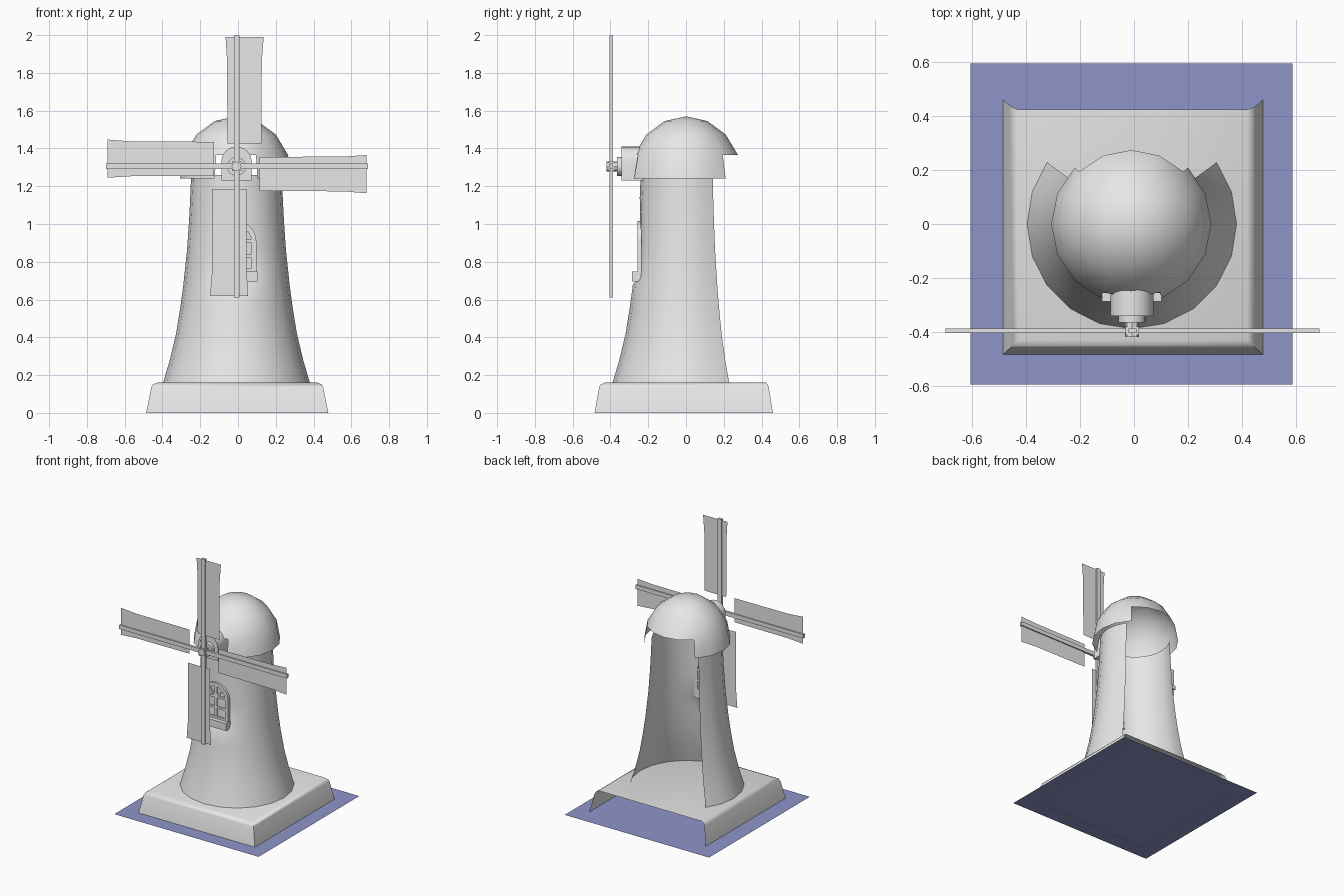
import bpy, bmesh
from math import sin, cos, pi, radians
from mathutils import Matrix, Vector

cube = bpy.data.objects.get("Cube")
if cube:
    bpy.data.objects.remove(cube, do_unlink=True)

CX = -0.008                      # tower axis
HUB = Vector((CX + 0.002, -0.396, 1.305))


def material(name, rgb):
    m = bpy.data.materials.new(name)
    m.use_nodes = True
    m.diffuse_color = (*rgb, 1)
    m.node_tree.nodes["Principled BSDF"].inputs["Base Color"].default_value = (*rgb, 1)
    return m


GREY = material("plaster_grey", (0.8, 0.8, 0.8))
BLUE = material("ground_blue", (0.27, 0.30, 0.58))


def finish(name, bm, mat=GREY, smooth=None):
    me = bpy.data.meshes.new(name)
    bm.to_mesh(me)
    bm.free()
    me.materials.append(mat)
    ob = bpy.data.objects.new(name, me)
    bpy.context.collection.objects.link(ob)
    if smooth:
        bpy.ops.object.select_all(action='DESELECT')
        ob.select_set(True)
        bpy.context.view_layer.objects.active = ob
        bpy.ops.object.shade_smooth_by_angle(angle=radians(smooth))
    return ob


def loft(name, rings, closed=False, skip=lambda row, col: False, caps=(), smooth=None, recalc=False):
    """Skin consecutive rings of points, leaving out the skipped cells."""
    bm = bmesh.new()
    vs = [[bm.verts.new(p) for p in r] for r in rings]
    n = len(rings[0])
    for i in range(len(vs) - 1):
        for j in range(n if closed else n - 1):
            if not skip(i, j):
                k = (j + 1) % n
                bm.faces.new((vs[i][j], vs[i][k], vs[i + 1][k], vs[i + 1][j]))
    for c in caps:
        bm.faces.new(vs[c] if c else vs[c][::-1])
    bmesh.ops.remove_doubles(bm, verts=bm.verts, dist=1e-5)
    if recalc:
        bmesh.ops.recalc_face_normals(bm, faces=bm.faces)
    bmesh.ops.delete(bm, geom=[v for v in bm.verts if not v.link_faces], context='VERTS')
    return finish(name, bm, smooth=smooth)


def box(name, centre, size, turn=0):
    bm = bmesh.new()
    bmesh.ops.create_cube(bm, size=1, matrix=Matrix.Translation(centre)
                          @ Matrix.Rotation(turn, 4, 'Y') @ Matrix.Diagonal((*size, 1)))
    return finish(name, bm)


def cylinder(name, z, radius, y0, y1, sides=16):
    bm = bmesh.new()
    bmesh.ops.create_cone(bm, cap_ends=True, segments=sides, radius1=radius, radius2=radius, depth=y1 - y0,
                          matrix=Matrix.Translation((CX, (y0 + y1) / 2, z)) @ Matrix.Rotation(pi / 2, 4, 'X'))
    return finish(name, bm, smooth=40)


def arch(radius, foot, spring, y, steps=12):
    """Round-topped outline in the front plane."""
    arc = [(CX + radius * cos(pi * i / steps), y, spring + radius * sin(pi * i / steps)) for i in range(steps + 1)]
    return [(CX + radius, y, foot)] + arc + [(CX - radius, y, foot)]


# Ground sheet
bm = bmesh.new()
bmesh.ops.create_grid(bm, x_segments=1, y_segments=1, size=0.5,
                      matrix=Matrix.Translation((-0.01, 0, 0.001)) @ Matrix.Diagonal((1.195, 1.19, 1, 1)))
finish("ground", bm, BLUE)


# Plinth, open at the back
def square(half, front, back, z):
    return [(CX / 2 - half, back, z), (CX / 2 - half, front, z), (CX / 2 + half, front, z), (CX / 2 + half, back, z)]


loft("plinth", [square(0.482, -0.484, 0.46, 0), square(0.455, -0.46, 0.438, 0.135),
                square(0.447, -0.452, 0.432, 0.15), square(0.425, -0.43, 0.425, 0.16)],
     closed=True, skip=lambda row, col: col == 3, caps=(-1,), smooth=50)

# Tower shell, open at the back, flattened behind the window
rows = []
for z, r in ((0.155, 0.39), (0.28, 0.353), (0.42, 0.32), (0.56, 0.297), (0.68, 0.281), (0.72, 0.277),
             (0.86, 0.262), (1.02, 0.251), (1.14, 0.245), (1.26, 0.24)):
    ring = []
    for i in range(15):
        a = radians(-216 + 18 * i)
        y = r * sin(a)
        ring.append((CX + r * cos(a), max(y, -0.243) if 0.7 < z < 1.03 else y, z))
    rows.append(ring)
loft("tower", rows, smooth=35)

# Domed cap: lowest band is open at the back and behind the axle housing
dome = []
for i in range(5):
    t = radians(22.5 * i)
    dome.append([(CX - 0.002 + 0.297 * cos(t) * cos(j * pi / 8), 0.297 * cos(t) * sin(j * pi / 8),
                  1.24 + 0.33 * sin(t)) for j in range(16)])
loft("cap", dome, closed=True, skip=lambda row, col: row == 0 and col in (2, 3, 4, 5, 11, 12), smooth=40)

# Axle housing, collar and axle
loft("axle_housing", [arch(0.08, 1.23, 1.33, -0.338), arch(0.08, 1.23, 1.33, -0.2)],
     closed=True, caps=(0, -1), smooth=40, recalc=True)
loft("housing_rim", [arch(r, 1.23, 1.33, y) for r, y in
                     ((0.08, -0.342), (0.065, -0.342), (0.065, -0.336), (0.08, -0.336), (0.08, -0.342))], recalc=True)
cylinder("axle_collar", 1.305, 0.05, -0.365, -0.335)
cylinder("axle", 1.305, 0.026, -0.42, -0.36, 8)
box("hub_block", HUB, (0.05, 0.03, 0.05))

# Four sails, each a quarter turn on from the last
for k, side in enumerate(("top", "right", "bottom", "left")):
    turn = Matrix.Rotation(k * pi / 2, 3, 'Y')
    box("spar_" + side, HUB + turn @ Vector((0, 0, 0.347)), (0.03, 0.018, 0.694), k * pi / 2)
    bm = bmesh.new()
    outline = ((-0.05, 0.12), (0.13, 0.12), (0.132, 0.56), (0.142, 0.685), (-0.06, 0.685), (-0.052, 0.56))
    bm.faces.new([bm.verts.new(HUB + turn @ Vector((x, 0, z))) for x, z in outline])
    finish("sail_" + side, bm)

# Window frame, glazing bars and sill
loft("window_frame", [arch(r, f, 0.91, y) for r, f, y in
                      ((0.105, 0.74, -0.256), (0.078, 0.765, -0.256), (0.078, 0.765, -0.235),
                       (0.105, 0.74, -0.235), (0.105, 0.74, -0.256))], closed=True, smooth=40, recalc=True)
box("window_upright", (CX, -0.243, 0.865), (0.018, 0.016, 0.25))
for z in (0.83, 0.91):
    box("window_crossbar", (CX, -0.243, z), (0.16, 0.016, 0.016))
for s in (-1, 1):
    box("window_spoke", (CX + s * 0.03, -0.243, 0.94), (0.012, 0.016, 0.085), s * pi / 4)
box("window_sill", (CX, -0.262, 0.722), (0.22, 0.05, 0.055))
